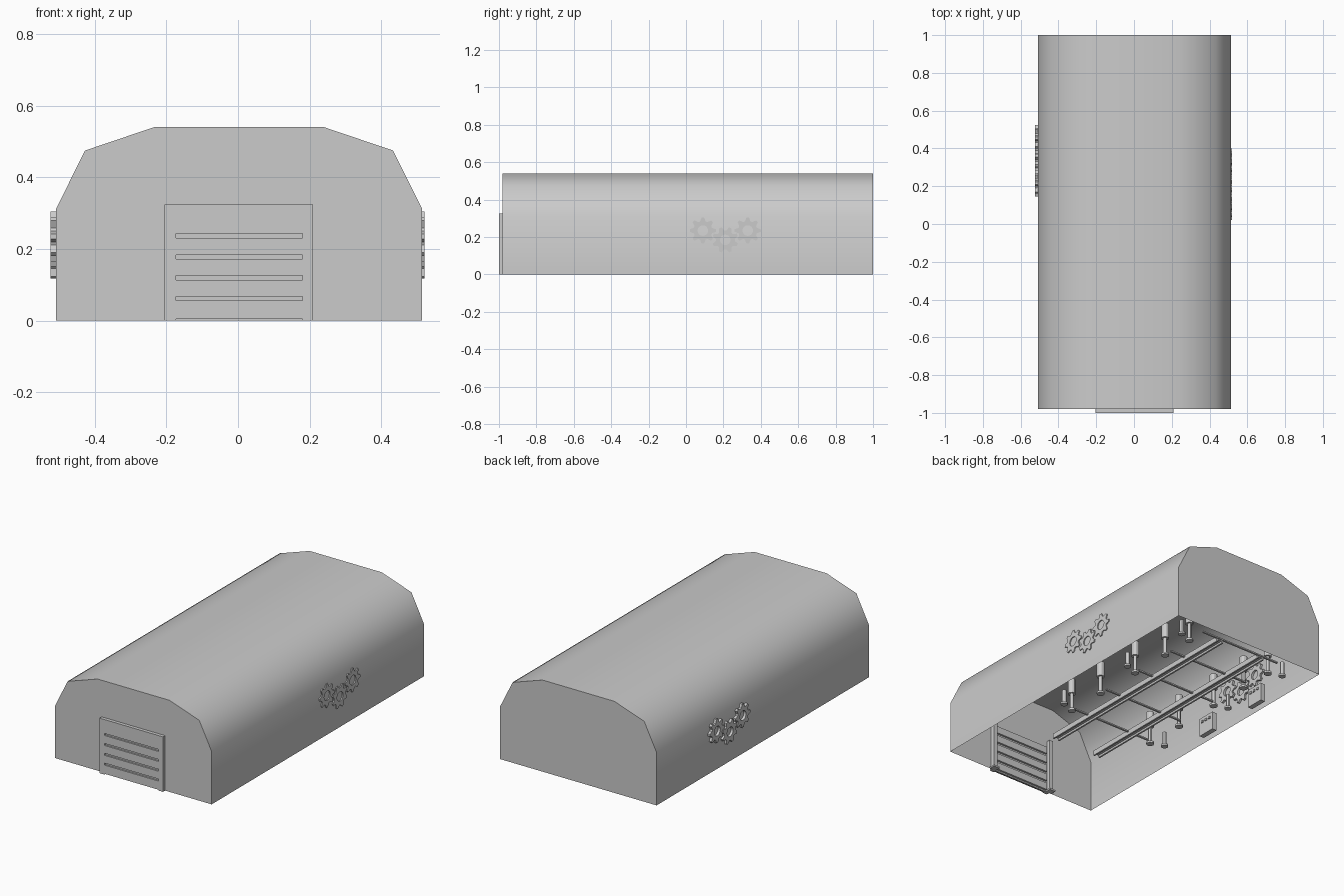
import bpy, bmesh, math
from mathutils import Matrix

if "Cube" in bpy.data.objects:
    bpy.data.objects.remove(bpy.data.objects["Cube"])


def finish(name, bm, smooth=None):
    bmesh.ops.recalc_face_normals(bm, faces=bm.faces)
    me = bpy.data.meshes.new(name)
    bm.to_mesh(me)
    bm.free()
    ob = bpy.data.objects.new(name, me)
    bpy.context.collection.objects.link(ob)
    if smooth:
        bpy.ops.object.select_all(action='DESELECT')
        ob.select_set(True)
        bpy.context.view_layer.objects.active = ob
        bpy.ops.object.shade_smooth_by_angle(angle=math.radians(smooth))
    return ob


def add_box(bm, x0, x1, y0, y1, z0, z1):
    m = Matrix.Translation(((x0 + x1) / 2, (y0 + y1) / 2, (z0 + z1) / 2))
    m = m @ Matrix.Diagonal((x1 - x0, y1 - y0, z1 - z0, 1))
    bmesh.ops.create_cube(bm, size=1, matrix=m)


def add_cyl(bm, x, y, z0, z1, r):
    bmesh.ops.create_cone(bm, cap_ends=True, segments=12, radius1=r, radius2=r,
                          depth=z1 - z0, matrix=Matrix.Translation((x, y, (z0 + z1) / 2)))


CX, FRONT, BACK = 0.003, -0.98, 1.0

# hangar shell: arched profile swept along y, closed ends, open floor
half = [(0.511, 0), (0.511, 0.312), (0.43, 0.475), (0.235, 0.541)]
profile = half + [(-x, z) for x, z in reversed(half)]
bm = bmesh.new()
ends = [[bm.verts.new((CX + x, y, z)) for x, z in profile] for y in (FRONT, BACK)]
for end in ends:
    bm.faces.new(end)
for i in range(len(profile) - 1):
    bm.faces.new((ends[0][i], ends[0][i + 1], ends[1][i + 1], ends[1][i]))
shell = finish("hangar_shell", bm, 60)

# door: backing plate, side stiles and panels separated by grooves
grooves = [(0.0, 0.005), (0.056, 0.068), (0.114, 0.126), (0.172, 0.184), (0.231, 0.243)]
bm = bmesh.new()
add_box(bm, -0.205, 0.21, -0.99, FRONT, 0, 0.325)
add_box(bm, -0.205, -0.173, -1.0, -0.99, 0, 0.325)
add_box(bm, 0.18, 0.21, -1.0, -0.99, 0, 0.325)
for i, (_, z0) in enumerate(grooves):
    z1 = grooves[i + 1][0] if i < 4 else 0.325
    add_box(bm, -0.173, 0.18, -1.0, -0.99, z0, z1)
finish("door", bm)

# inner side of the door: slats, posts and feet
bm = bmesh.new()
for i in range(5):
    add_box(bm, -0.18, 0.185, FRONT, -0.968, 0.008 + i * 0.058, 0.05 + i * 0.058)
for x in (-0.2, 0.205):
    add_box(bm, x - 0.012, x + 0.012, FRONT, -0.955, 0, 0.325)
    add_box(bm, x - 0.02, x + 0.02, FRONT, -0.945, 0, 0.01)
finish("door_inner_frame", bm)

# floor tracks: channel rails along the hall, with thin cross ties
bm = bmesh.new()
for x in (-0.147, 0.147):
    add_box(bm, x - 0.022, x + 0.022, -0.5, 0.92, 0.012, 0.018)
    for s in (-1, 1):
        add_box(bm, x + s * 0.018 - 0.005, x + s * 0.018 + 0.005, -0.5, 0.92, 0, 0.03)
finish("floor_rails", bm)
bm = bmesh.new()
for i in range(5):
    y = -0.2 + i * 0.28
    add_box(bm, -0.27, 0.27, y - 0.006, y + 0.006, 0.018, 0.026)
finish("cross_ties", bm)

# work stands on both sides: round foot, column and thicker head
bm = bmesh.new()
for s in (-1, 1):
    for i, y in enumerate((-0.2, 0.05, 0.35, 0.61, 0.82)):
        x = s * 0.285
        add_cyl(bm, x, y, 0, 0.012, 0.022)
        add_cyl(bm, x, y, 0.012, 0.15, 0.011)
        add_cyl(bm, x, y, 0.11, 0.2, 0.022)
        if i % 2 == 0:
            add_cyl(bm, x + s * 0.08, y + 0.03, 0, 0.09, 0.012)
            add_cyl(bm, x + s * 0.08, y + 0.03, 0, 0.012, 0.02)
finish("work_stands", bm, 30)

# control cabinets near the left wall, with three buttons each
bm = bmesh.new()
for y in (0.1, 0.52):
    add_box(bm, -0.47, -0.44, y - 0.055, y + 0.055, 0, 0.11)
    for d in (-0.03, 0, 0.03):
        add_box(bm, -0.44, -0.434, y + d - 0.007, y + d + 0.007, 0.075, 0.089)
finish("control_cabinets", bm)


# wall gears: toothed ring with a round bore
def gear(name, x0, x1, y, z, phase, teeth=8):
    bm = bmesh.new()
    n = teeth * 4
    rings = []
    for x in (x0, x1):
        for outer in (True, False):
            ring = []
            for k in range(n):
                r = (0.07 if k % 4 in (0, 1) else 0.051) if outer else 0.028
                a = 2 * math.pi * (k - 0.5 + phase) / n
                ring.append(bm.verts.new((x, y + r * math.cos(a), z + r * math.sin(a))))
            rings.append(ring)
    o0, i0, o1, i1 = rings
    for k in range(n):
        j = (k + 1) % n
        for a, b in ((o0, i0), (i0, i1), (i1, o1), (o1, o0)):
            bm.faces.new((a[k], a[j], b[j], b[k]))
    finish(name, bm)


for side, x0, x1, yc in (("left", -0.523, -0.495, 0.335), ("right", 0.5, 0.52, 0.21)):
    for i, (dy, z, phase) in enumerate(((-0.12, 0.235, 0), (0, 0.185, 2), (0.12, 0.235, 0))):
        gear(f"{side}_gear_{i + 1}", x0, x1, yc + dy, z, phase)
